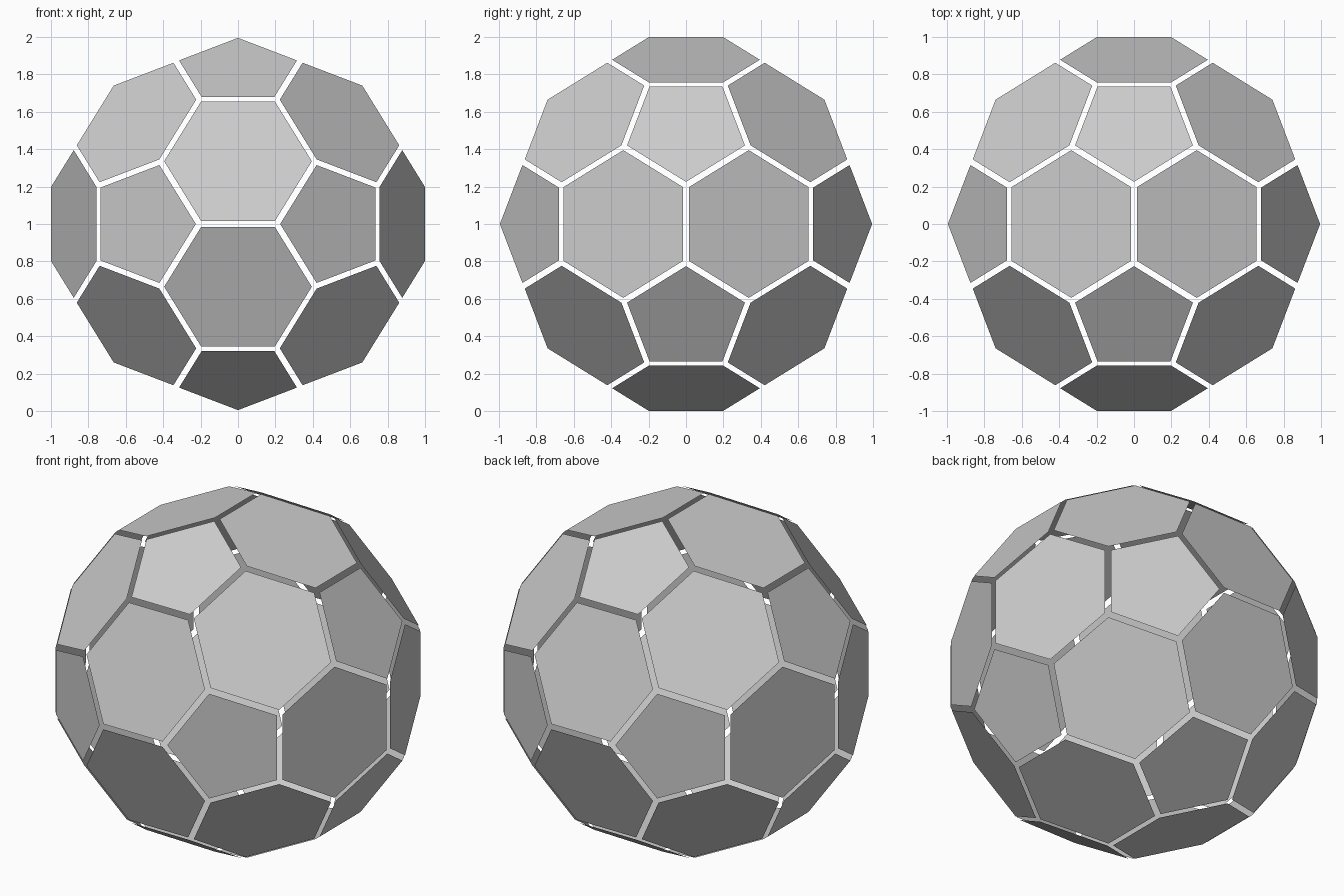
import bpy, bmesh, math
from mathutils import Vector
from itertools import product

if "Cube" in bpy.data.objects:
    bpy.data.objects.remove(bpy.data.objects["Cube"])

PHI = (1 + math.sqrt(5)) / 2
UNIT = 0.2073      # half the edge length of the full solid
INSET = 0.0172     # half the gap between neighbouring panels


def truncated_icosahedron():
    """Hull of the 60 corner points, merged into 12 pentagons and 20 hexagons."""
    points = set()
    for base in ((0, 1, 3 * PHI), (1, 2 + PHI, 2 * PHI), (PHI, 2, 2 * PHI + 1)):
        for s in product((1, -1), repeat=3):
            p = [b * k for b, k in zip(base, s)]
            for r in range(3):
                q = p[r:] + p[:r]
                points.add(tuple(round(c * UNIT, 6) + 0.0 for c in q))
    bm = bmesh.new()
    for p in sorted(points):
        bm.verts.new(p)
    bmesh.ops.convex_hull(bm, input=bm.verts[:])
    bmesh.ops.dissolve_limit(bm, angle_limit=math.radians(2),
                             verts=bm.verts[:], edges=bm.edges[:])
    return bm


def make_panels(name, source, sides):
    """Separate flat panels, each shrunk evenly away from its neighbours."""
    bm = bmesh.new()
    apothem = UNIT / math.tan(math.pi / sides)
    shrink = 1 - INSET / apothem
    for face in source.faces:
        if len(face.verts) != sides:
            continue
        centre = sum((v.co for v in face.verts), Vector()) / sides
        corners = [centre + (v.co - centre) * shrink for v in face.verts]
        if face.normal.dot(centre) < 0:
            corners.reverse()
        bm.faces.new([bm.verts.new(c + Vector((0, 0, 1))) for c in corners])
    mesh = bpy.data.meshes.new(name)
    bm.to_mesh(mesh)
    bm.free()
    bpy.context.collection.objects.link(bpy.data.objects.new(name, mesh))


solid = truncated_icosahedron()
solid.normal_update()
make_panels("hexagon_panels", solid, 6)
make_panels("pentagon_panels", solid, 5)
solid.free()
